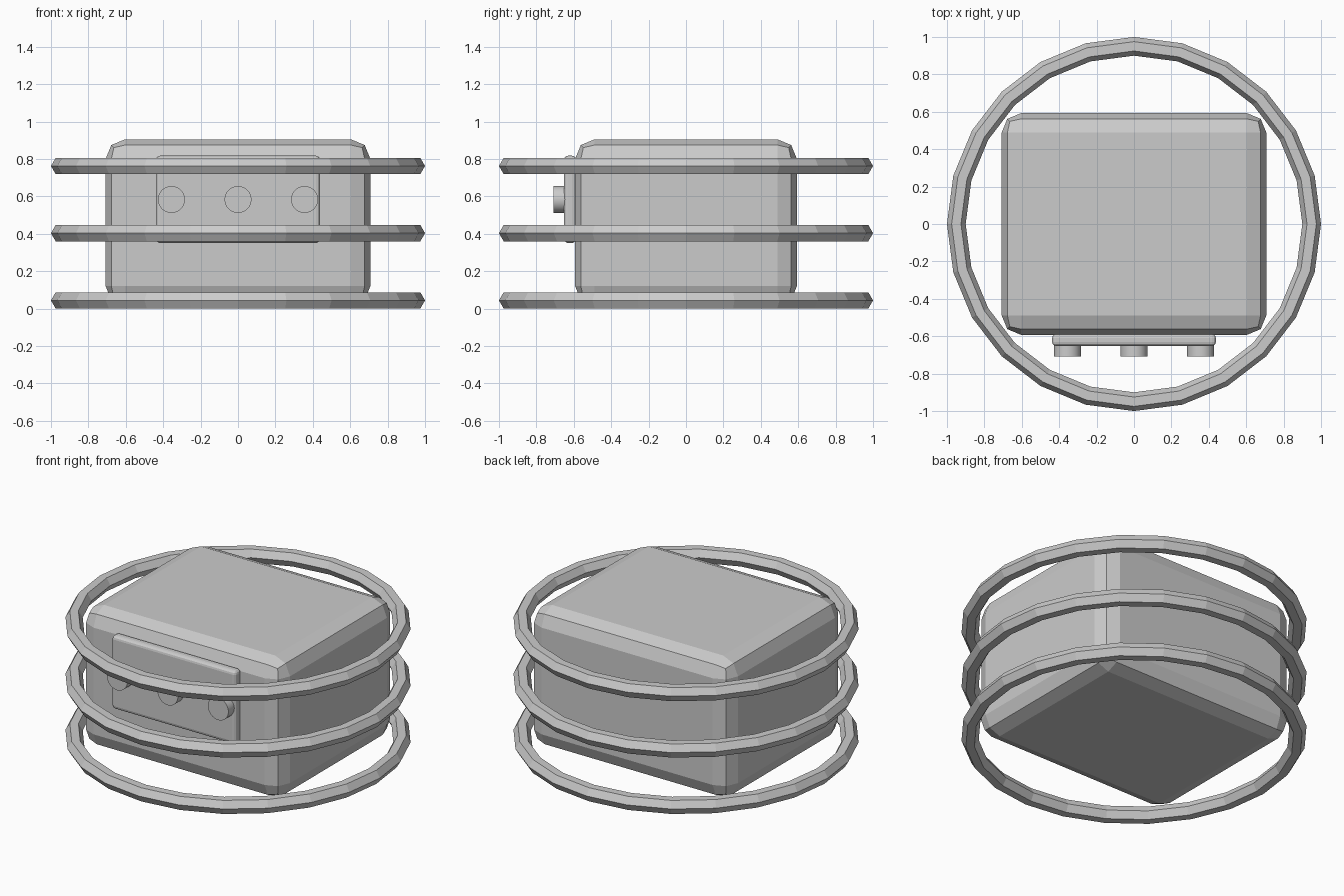
import bpy, bmesh, math
from mathutils import Matrix

if "Cube" in bpy.data.objects:
    bpy.data.objects.remove(bpy.data.objects["Cube"])

grey = bpy.data.materials.new("light_grey")
grey.diffuse_color = (0.6, 0.6, 0.6, 1)
grey.use_nodes = True
grey.node_tree.nodes["Principled BSDF"].inputs["Base Color"].default_value = grey.diffuse_color


def add_object(name, bm):
    bmesh.ops.recalc_face_normals(bm, faces=bm.faces[:])
    mesh = bpy.data.meshes.new(name)
    bm.to_mesh(mesh)
    bm.free()
    mesh.materials.append(grey)
    obj = bpy.data.objects.new(name, mesh)
    bpy.context.collection.objects.link(obj)
    return obj


def bevelled_box(name, low, high, width, segments):
    bm = bmesh.new()
    bmesh.ops.create_cube(bm, size=1)
    for v in bm.verts:
        for i in range(3):
            v.co[i] = high[i] if v.co[i] > 0 else low[i]
    bmesh.ops.bevel(bm, geom=bm.edges[:], offset=width, segments=segments,
                    profile=0.5, affect='EDGES', clamp_overlap=True)
    return add_object(name, bm)


def hexagonal_ring(name, z, major=0.95, minor=0.05, sides=24):
    bm = bmesh.new()
    loops = []
    for i in range(sides):
        a = math.tau * i / sides
        loop = []
        for j in range(6):
            b = math.tau * j / 6
            r = major + minor * math.cos(b)
            loop.append(bm.verts.new((r * math.cos(a), r * math.sin(a),
                                      z + minor * math.sin(b))))
        loops.append(loop)
    for i in range(sides):
        p, q = loops[i], loops[(i + 1) % sides]
        for j in range(6):
            k = (j + 1) % 6
            bm.faces.new((p[j], q[j], q[k], p[k]))
    return add_object(name, bm)


def smooth(obj):
    bpy.ops.object.select_all(action='DESELECT')
    obj.select_set(True)
    bpy.context.view_layer.objects.active = obj
    bpy.ops.object.shade_smooth_by_angle(angle=math.radians(30))


# Main body with chamfered edges
bevelled_box("body", (-0.708, -0.593, 0.015), (0.708, 0.593, 0.905), 0.105, 2)

# Control panel on the front
bevelled_box("front_panel", (-0.438, -0.652, 0.35), (0.438, -0.588, 0.817), 0.022, 3)

# Three round knobs
for i, x in enumerate((-0.356, 0, 0.356)):
    bm = bmesh.new()
    bmesh.ops.create_cone(bm, cap_ends=True, segments=32, radius1=0.072,
                          radius2=0.072, depth=0.08,
                          matrix=Matrix.Translation((x, -0.668, 0.583))
                          @ Matrix.Rotation(math.pi / 2, 4, 'X'))
    smooth(add_object(f"knob_{i + 1}", bm))

# Three surrounding rings
for name, z in (("lower_ring", 0.0435), ("middle_ring", 0.403), ("upper_ring", 0.762)):
    hexagonal_ring(name, z)
